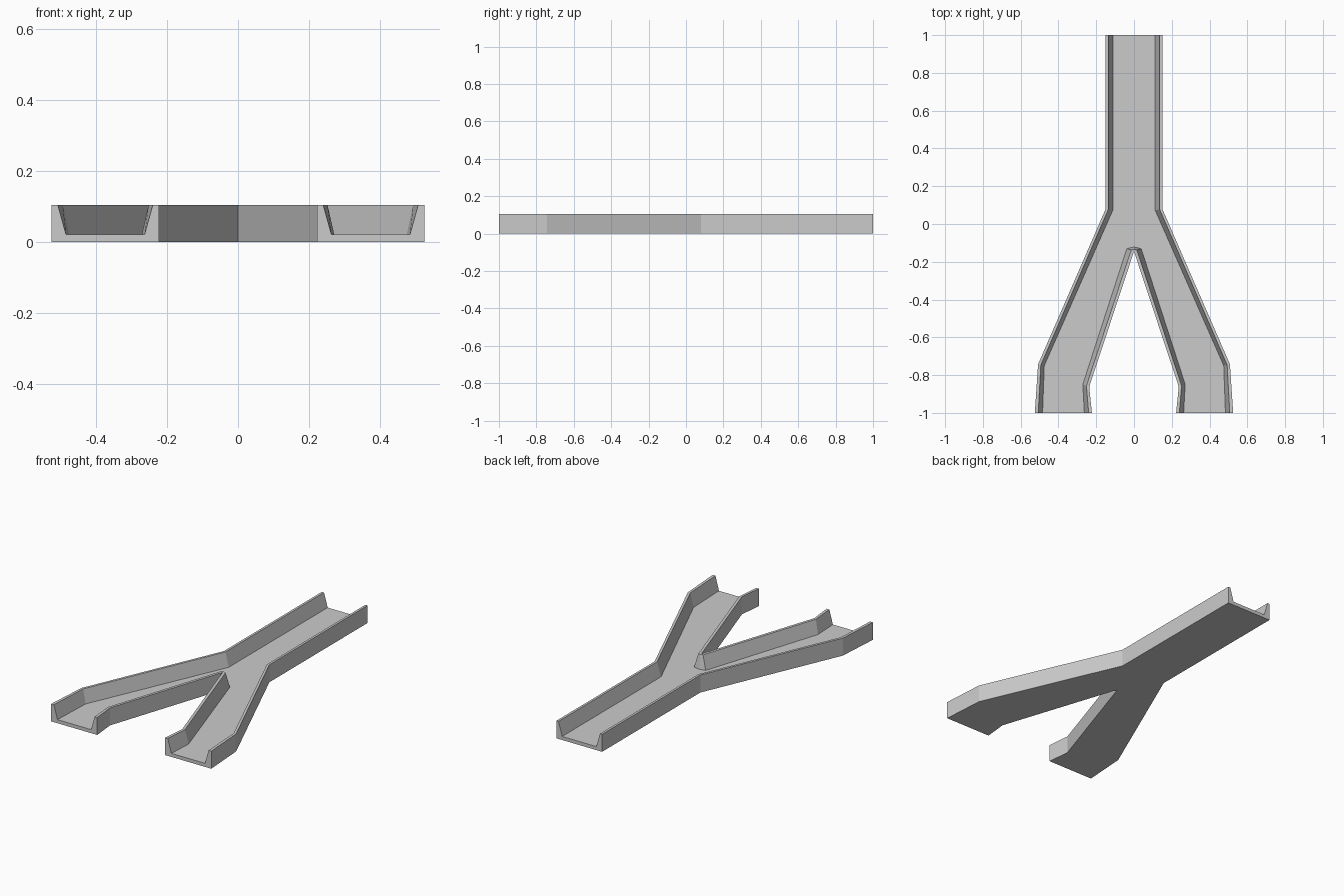
import bpy, bmesh

if "Cube" in bpy.data.objects:
    bpy.data.objects.remove(bpy.data.objects["Cube"])

TOP, FLOOR = 0.104, 0.021

# Right-half plan lines: outside wall runs trunk -> leg end, inside wall runs fork -> leg end
outside = dict(
    outer=[(0.15, 1), (0.15, 0.08), (0.508, -0.743), (0.525, -1)],
    rim=[(0.136, 1), (0.136, 0.077), (0.493, -0.746), (0.507, -1)],
    floor=[(0.112, 1), (0.112, 0.073), (0.475, -0.75), (0.484, -1)])
inside = dict(
    outer=[(0, -0.145), (0.237, -0.862), (0.223, -1)],
    rim=[(0, -0.134), (0.015, -0.138), (0.252, -0.857), (0.240, -1)],
    floor=[(0, -0.122), (0.038, -0.13), (0.271, -0.849), (0.263, -1)])

bm = bmesh.new()


def line(points, z):
    return [bm.verts.new((x, y, z)) for x, y in points]


def strip(a, b):
    """Bridge two lines of equal length with quads."""
    for i in range(len(a) - 1):
        bm.faces.new((a[i], a[i + 1], b[i + 1], b[i]))


def wall(plan):
    """Vertical outer side and sloped channel side; returns the four edge lines."""
    base, top = line(plan["outer"], 0), line(plan["outer"], TOP)
    rim, floor = line(plan["rim"], TOP), line(plan["floor"], FLOOR)
    strip(base, top)
    strip(rim, floor)
    bm.faces.new(top + rim[::-1])
    return base, top, rim, floor


b1, t1, r1, f1 = wall(outside)
b2, t2, r2, f2 = wall(inside)

# Channel floor and underside
trunk_base, trunk_floor = line([(0, 1)], 0)[0], line([(0, 1)], FLOOR)[0]
bm.faces.new([trunk_floor] + f1 + f2[::-1])
bm.faces.new([trunk_base] + b1 + b2[::-1])

# End profiles of the trunk and the leg
bm.faces.new([trunk_base, b1[0], t1[0], r1[0], f1[0], trunk_floor])
bm.faces.new([b1[-1], t1[-1], r1[-1], f1[-1], f2[-1], r2[-1], t2[-1], b2[-1]])

# Mirror to the other half
bmesh.ops.mirror(bm, geom=bm.verts[:] + bm.edges[:] + bm.faces[:],
                 axis='X', merge_dist=1e-4)
bmesh.ops.remove_doubles(bm, verts=bm.verts[:], dist=1e-4)
bmesh.ops.recalc_face_normals(bm, faces=bm.faces[:])

mesh = bpy.data.meshes.new("forked_channel")
bm.to_mesh(mesh)
bm.free()
bpy.context.collection.objects.link(bpy.data.objects.new("forked_channel", mesh))
